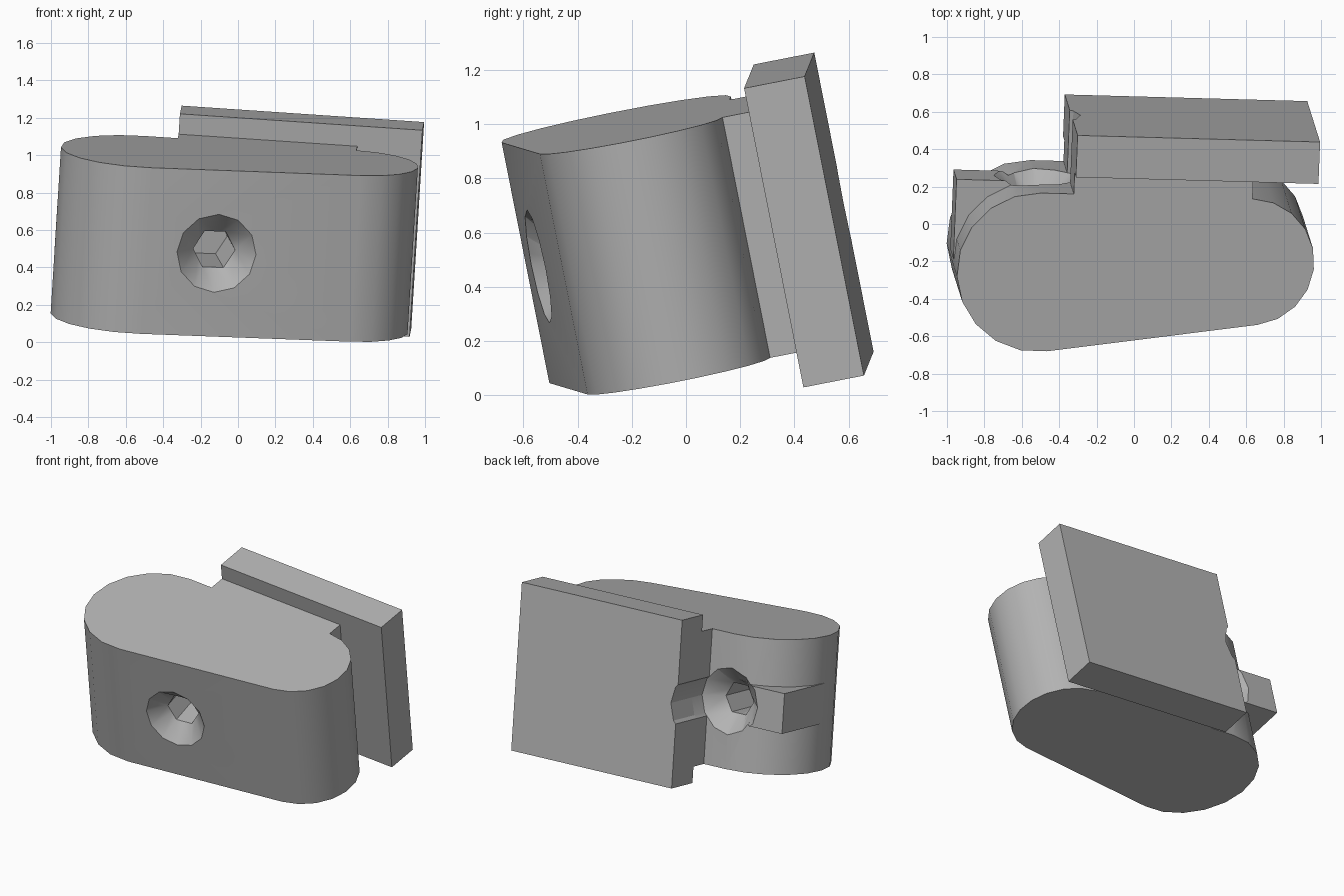
import bpy, bmesh
from math import sin, cos, radians, pi, atan2, asin, hypot
from mathutils import Matrix, Vector

if "Cube" in bpy.data.objects:
    bpy.data.objects.remove(bpy.data.objects["Cube"], do_unlink=True)

# One grey material for everything
grey = bpy.data.materials.new("plain_grey")
grey.use_nodes = True
grey.diffuse_color = (0.45, 0.45, 0.45, 1)
grey.node_tree.nodes["Principled BSDF"].inputs["Base Color"].default_value = grey.diffuse_color

# Tilted frame: u = length, v = depth towards the back, w = height
W = Vector((0.061, -0.194, 0.979)).normalized()
U = Vector((0.9973, -0.027, -0.069))
U = (U - W * U.dot(W)).normalized()
V = W.cross(U)
TILT = Matrix((U, V, W)).transposed().to_4x4()

BOTTOM, TOP, MID = 0.11, 1.017, 0.564
BACK, PLATE_FRONT, PLATE_BACK = 0.354, 0.467, 0.695
LEFT_U, LEFT_R = -0.575, 0.433      # big end
RIGHT_U, RIGHT_R = 0.559, 0.345     # small end
NECK_U = -0.399


def finish(name, bm):
    bmesh.ops.recalc_face_normals(bm, faces=bm.faces)
    bm.transform(TILT)
    mesh = bpy.data.meshes.new(name)
    bm.to_mesh(mesh)
    bm.free()
    mesh.materials.append(grey)
    obj = bpy.data.objects.new(name, mesh)
    bpy.context.collection.objects.link(obj)
    return obj


def extrude_profile(name, points, low, high):
    bm = bmesh.new()
    face = bm.faces.new([bm.verts.new((u, v, low)) for u, v in points])
    side = bmesh.ops.extrude_face_region(bm, geom=[face])["geom"]
    verts = [g for g in side if isinstance(g, bmesh.types.BMVert)]
    bmesh.ops.translate(bm, verts=verts, vec=(0, 0, high - low))
    return finish(name, bm)


def box(name, u0, u1, v0, v1, w0, w1):
    return extrude_profile(name, [(u0, v0), (u1, v0), (u1, v1), (u0, v1)], w0, w1)


def arc(cu, cv, r, start, end, steps):
    angles = [start + (end - start) * i / steps for i in range(steps + 1)]
    return [(cu + r * cos(a), cv + r * sin(a)) for a in angles]


def screw_cutter(name, origin, axis, rim, reach):
    """Countersink that narrows into a blind hexagonal socket."""
    bm = bmesh.new()
    side, up = Vector((axis.y, -axis.x, 0)), Vector((0, 0, 1))
    rings = []
    for depth, r, hexed in ((-reach, rim, 0), (0, rim, 0), (0.11, 0.113, 1), (0.48, 0.113, 1)):
        ring = []
        for i in range(12):
            a = i * pi / 6
            rr = r * cos(pi / 6) if hexed and i % 2 else r
            ring.append(bm.verts.new(origin + axis * depth + (side * cos(a) + up * sin(a)) * rr))
        rings.append(ring)
    for a, b in zip(rings, rings[1:]):
        for i in range(12):
            j = (i + 1) % 12
            bm.faces.new((a[i], a[j], b[j], b[i]))
    bm.faces.new(rings[0])
    bm.faces.new(rings[-1])
    obj = finish(name, bm)
    obj.hide_render = True
    return obj


# Body: two round ends joined by tangents, with a neck on the back
left_v, right_v = BACK - LEFT_R, BACK - RIGHT_R
du, dv = RIGHT_U - LEFT_U, right_v - left_v
slant = atan2(dv, du) + asin((LEFT_R - RIGHT_R) / hypot(du, dv))
front = slant - pi / 2
profile = arc(RIGHT_U, right_v, RIGHT_R, front, pi / 2, 9)
profile += [(RIGHT_U, PLATE_FRONT), (NECK_U, PLATE_FRONT), (NECK_U, BACK)]
profile += arc(LEFT_U, left_v, LEFT_R, pi / 2, front + 2 * pi, 10)
body = extrude_profile("body", profile, BOTTOM, TOP)

# Back plate and the square block on the rounded corner
plate = box("back_plate", NECK_U, 0.901, PLATE_FRONT, PLATE_BACK, 0, 1.128)
block = box("corner_block", LEFT_U - LEFT_R, LEFT_U, left_v, BACK, 0.43, 0.70)

# Screw holes
inward = Vector((-sin(slant), cos(slant), 0))
start_u = -0.132
start_v = left_v - LEFT_R / cos(slant) + (start_u - LEFT_U) * sin(slant) / cos(slant)
front_cut = screw_cutter("front_hole_cutter", Vector((start_u, start_v, MID)), inward, 0.213, 0.1)
back_cut = screw_cutter("back_hole_cutter", Vector((LEFT_U, BACK, MID)), Vector((0, -1, 0)), 0.225, 0.5)

for obj, cutters in ((body, (front_cut, back_cut)), (plate, (back_cut,)), (block, (back_cut,))):
    bpy.ops.object.select_all(action="DESELECT")
    obj.select_set(True)
    bpy.context.view_layer.objects.active = obj
    for cutter in cutters:
        mod = obj.modifiers.new("hole", "BOOLEAN")
        mod.operation, mod.solver, mod.object = "DIFFERENCE", "EXACT", cutter
        bpy.ops.object.modifier_apply(modifier=mod.name)
    bpy.ops.object.shade_smooth_by_angle(angle=radians(30))

for cutter in (front_cut, back_cut):
    bpy.data.objects.remove(cutter, do_unlink=True)
